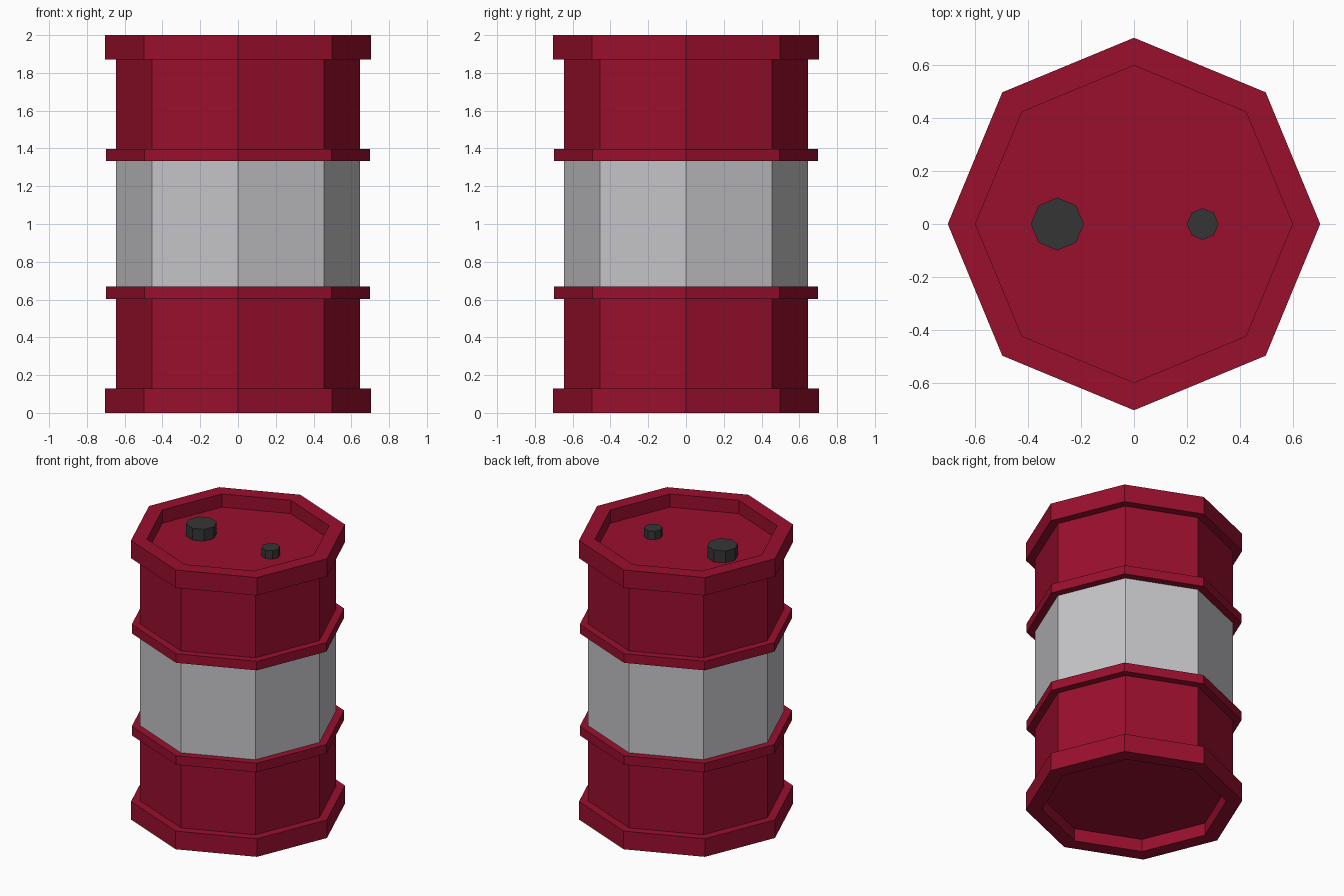
import bpy, bmesh, math

if "Cube" in bpy.data.objects:
    bpy.data.objects.remove(bpy.data.objects["Cube"])

SIDES = 8


def material(name, rgb):
    m = bpy.data.materials.new(name)
    m.diffuse_color = (*rgb, 1)
    m.use_nodes = True
    m.node_tree.nodes["Principled BSDF"].inputs["Base Color"].default_value = m.diffuse_color
    return m


red = material("deep red paint", (0.32, 0.0048, 0.027))
grey = material("light grey paint", (0.56, 0.56, 0.58))
dark = material("dark cap", (0.036, 0.036, 0.036))


def lathe(name, profile, mats, x=0.0, rule=None):
    """Eight-sided turned shell, closed flat at the first and last ring."""
    bm = bmesh.new()
    rings = []
    for r, z in profile:
        rings.append([bm.verts.new((x + r * math.cos(i * math.tau / SIDES),
                                    r * math.sin(i * math.tau / SIDES), z))
                      for i in range(SIDES)])
    for a, b in zip(rings, rings[1:]):
        for i in range(SIDES):
            j = (i + 1) % SIDES
            bm.faces.new((a[i], a[j], b[j], b[i]))
    bm.faces.new(rings[0][::-1])
    bm.faces.new(rings[-1])
    bm.normal_update()
    for f in bm.faces:
        if rule:
            f.material_index = rule(f)
    mesh = bpy.data.meshes.new(name)
    bm.to_mesh(mesh)
    bm.free()
    for m in mats:
        mesh.materials.append(m)
    ob = bpy.data.objects.new(name, mesh)
    bpy.context.collection.objects.link(ob)
    return ob


RIM, BAND, BODY, INNER = 0.705, 0.70, 0.645, 0.60

# Barrel shell: recessed base, rims, two raised hoops, recessed lid
profile = [
    (INNER, 0.09), (INNER, 0), (RIM, 0), (RIM, 0.13), (BODY, 0.13),
    (BODY, 0.603), (BAND, 0.603), (BAND, 0.668), (BODY, 0.668),
    (BODY, 1.333), (BAND, 1.333), (BAND, 1.398), (BODY, 1.398),
    (BODY, 1.872), (RIM, 1.872), (RIM, 2.0), (INNER, 2.0), (INNER, 1.905),
]


# Grey only on the upright faces between the hoops
def grey_middle(f):
    return int(0.8 < f.calc_center_median().z < 1.2 and abs(f.normal.z) < 0.5)


lathe("barrel_shell", profile, [red, grey], rule=grey_middle)

# Filler caps on the lid
lathe("large_cap", [(0.10, 1.905), (0.10, 1.99)], [dark], x=-0.29)
lathe("small_cap", [(0.06, 1.905), (0.06, 1.965)], [dark], x=0.26)
